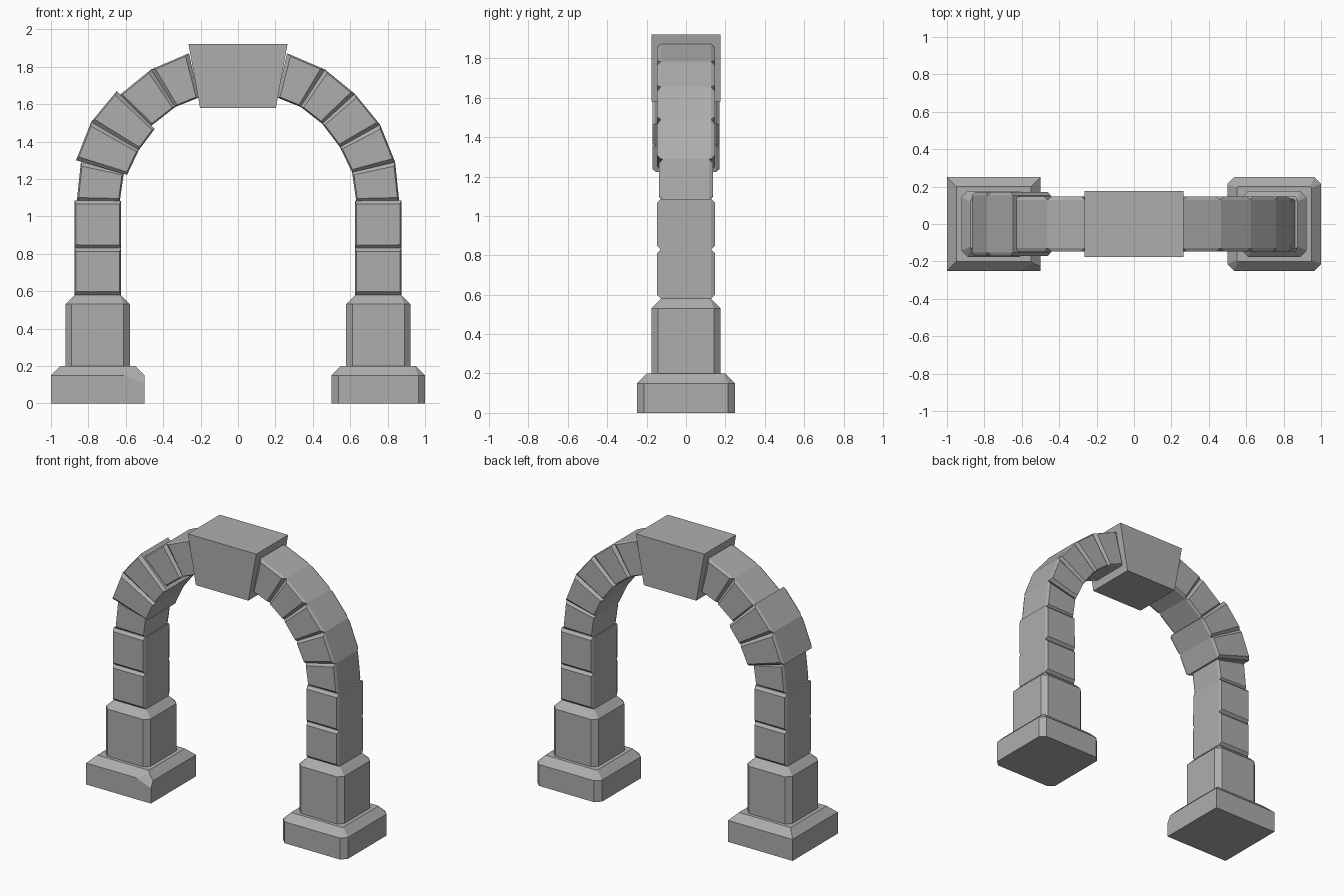
import bpy, bmesh
from mathutils import Vector

if "Cube" in bpy.data.objects:
    bpy.data.objects.remove(bpy.data.objects["Cube"])

stone = bpy.data.materials.new("grey stone")
stone.diffuse_color = (0.42, 0.42, 0.42, 1)
stone.use_nodes = True
stone.node_tree.nodes["Principled BSDF"].inputs["Base Color"].default_value = stone.diffuse_color


def loft(name, rings, chip=None):
    """Closed solid through a stack of equal-length rings."""
    bm = bmesh.new()
    rows = [[bm.verts.new(p) for p in r] for r in rings]
    n = len(rows[0])
    for a, b in zip(rows, rows[1:]):
        for i in range(n):
            k = (i + 1) % n
            bm.faces.new((a[i], a[k], b[k], b[i]))
    bm.faces.new(rows[0])
    bm.faces.new(rows[-1])
    bmesh.ops.recalc_face_normals(bm, faces=bm.faces)
    if chip:  # slice off a broken corner
        p, q, r = map(Vector, chip)
        res = bmesh.ops.bisect_plane(
            bm, geom=bm.verts[:] + bm.edges[:] + bm.faces[:], plane_co=p,
            plane_no=(q - p).cross(r - p), clear_outer=True)
        cut = [e for e in res["geom_cut"] if isinstance(e, bmesh.types.BMEdge)]
        bmesh.ops.holes_fill(bm, edges=cut, sides=0)
        bmesh.ops.recalc_face_normals(bm, faces=bm.faces)
    me = bpy.data.meshes.new(name)
    bm.to_mesh(me)
    bm.free()
    me.materials.append(stone)
    ob = bpy.data.objects.new(name, me)
    bpy.context.collection.objects.link(ob)
    return ob


def ring(cx, hx, hy, c, z):
    """Rectangle with optional cut corners."""
    if c <= 0:
        return [(cx + sx * hx, sy * hy, z)
                for sx, sy in ((-1, -1), (1, -1), (1, 1), (-1, 1))]
    pts = [(-hx + c, -hy), (hx - c, -hy), (hx, -hy + c), (hx, hy - c),
           (hx - c, hy), (-hx + c, hy), (-hx, hy - c), (-hx, -hy + c)]
    return [(cx + x, y, z) for x, y in pts]


def plinth(name, cx, hx, hy, c, z0, z1, chip=None):
    b = 0.05
    c2 = max(c - 0.029, 0.004) if c else 0
    return loft(name, [ring(cx, hx, hy, c, z0), ring(cx, hx, hy, c, z1 - b),
                       ring(cx, hx - b, hy - b, c2, z1)], chip)


def block(name, quad, depth, joint=0.018, side=0.008, ch=0.018):
    """Stone wedge: quad = outer0, inner0, inner1, outer1 in (x, z)."""
    a, b, c, d = [Vector(p) for p in quad]
    u = side / (a - b).length
    v = joint / ((a + b) / 2 - (c + d) / 2).length

    def at(s, t):
        return a.lerp(b, s).lerp(d.lerp(c, s), t)
    full = [a, b, c, d]
    small = [at(u, v), at(1 - u, v), at(1 - u, 1 - v), at(u, 1 - v)]
    layers = [(small, -depth), (full, ch - depth), (full, depth - ch), (small, depth)]
    return loft(name, [[(p.x, y, p.y) for p in q] for q, y in layers])


# Joint lines of one half of the arch, from pillar foot to keystone
outer = [(0.874, 0.58), (0.874, 0.83), (0.874, 1.085), (0.84, 1.29),
         (0.76, 1.49), (0.625, 1.655), (0.465, 1.785), (0.262, 1.872)]
inner = [(0.625, 0.58), (0.625, 0.83), (0.626, 1.083), (0.61, 1.235),
         (0.545, 1.37), (0.45, 1.495), (0.335, 1.585), (0.21, 1.635)]
# Two oversized stones on the left side
big_outer = {3: (0.866, 1.30), 4: (0.785, 1.505), 5: (0.648, 1.67)}
big_inner = {3: (0.593, 1.222), 4: (0.53, 1.355), 5: (0.445, 1.468)}

for s, tag in ((-1, "left"), (1, "right")):
    # Base slab (left one is sharp-cornered and chipped) and pedestal
    if s < 0:
        plinth("left_base", -0.75, 0.25, 0.25, 0, 0, 0.2,
               chip=((-0.61, -0.25, 0.15), (-0.5, -0.25, 0.107), (-0.5, -0.225, 0.15)))
    else:
        plinth("right_base", 0.75, 0.25, 0.25, 0.036, 0, 0.2)
    plinth(tag + "_pedestal", s * 0.75, 0.173, 0.176, 0.034, 0.2, 0.58)
    # Pillar and arch stones
    for i in range(7):
        big = s < 0 and i in (3, 4)
        o, n = (big_outer, big_inner) if big else (outer, inner)
        o0, n0, depth = o[i], n[i], 0.17 if big else 0.146
        if i == 2:  # springer is slightly slimmer than the pillar
            o0, n0, depth = (0.862, 1.08), (0.632, 1.08), 0.136
        if s < 0 and i == 5:  # close the joint against the oversized stone
            o0, n0 = (0.64, 1.643), (0.465, 1.483)
        quad = [(s * x, z) for x, z in (o0, n0, n[i + 1], o[i + 1])]
        kind = "pillar" if i < 2 else "arch"
        block(f"{tag}_{kind}_stone_{i + 1}", quad, depth)

# Keystone
loft("keystone", [[(x, y, z) for x, z in
                   ((-0.265, 1.922), (0.265, 1.922), (0.203, 1.58), (-0.203, 1.58))]
                  for y in (-0.176, 0.176)])
